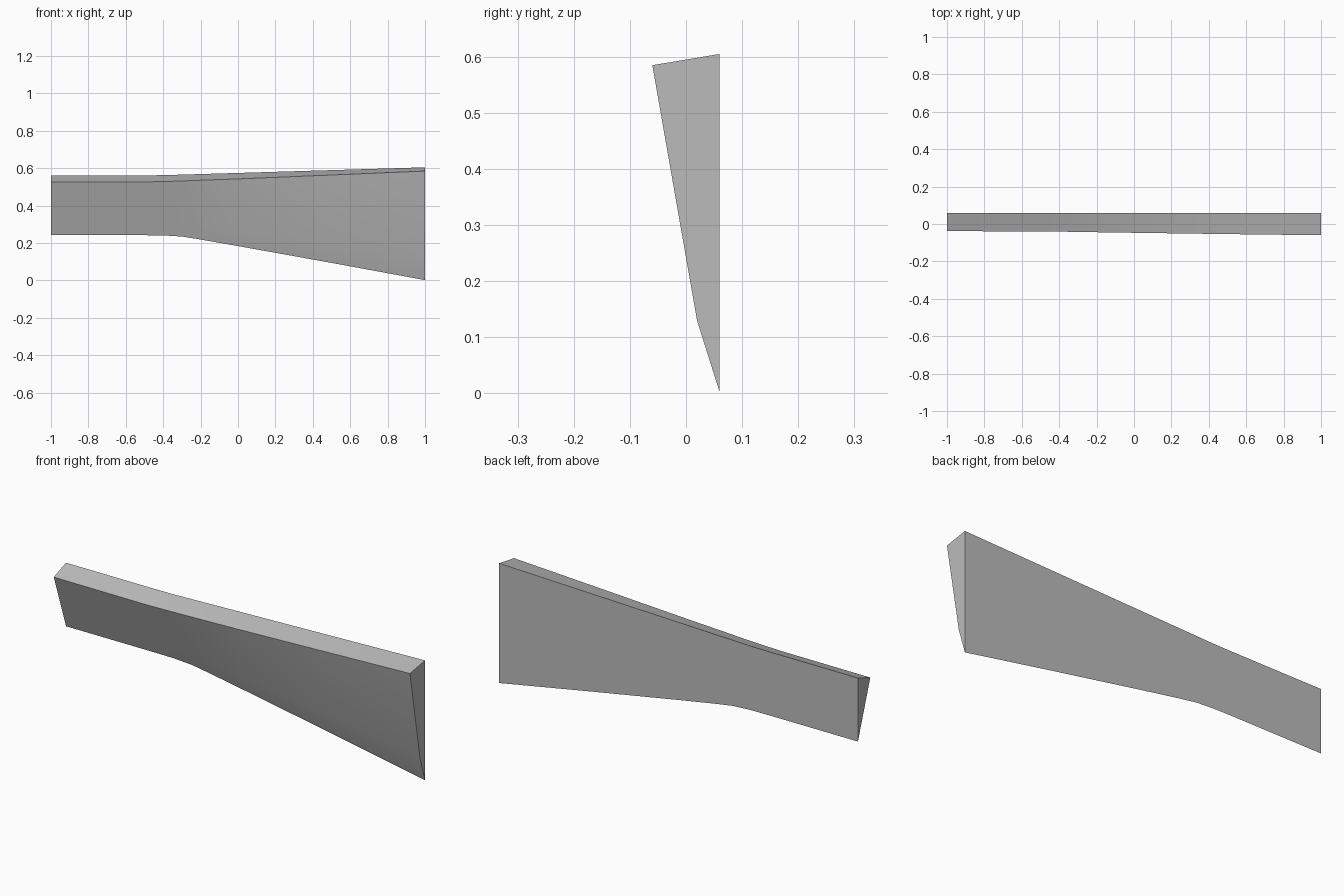
import bpy
import bmesh
import math

# Remove the default cube
cube = bpy.data.objects.get("Cube")
if cube:
    bpy.data.objects.remove(cube, do_unlink=True)

# Plain grey material
grey = bpy.data.materials.new("plain_grey")
grey.use_nodes = True
colour = (0.5, 0.5, 0.5, 1)
grey.diffuse_color = colour
grey.node_tree.nodes["Principled BSDF"].inputs["Base Color"].default_value = colour

# Stations along the panel: x, back top z, front top z, front top y, bottom z, knuckle bulge
STATIONS = [
    (-1.0, 0.562, 0.527, -0.038, 0.242, 0.0),
    (-0.5, 0.562, 0.527, -0.040, 0.242, 0.0),
    (-0.4, 0.563, 0.529, -0.041, 0.241, 0.0),
    (-0.3, 0.566, 0.532, -0.042, 0.235, 0.001),
    (-0.2, 0.569, 0.536, -0.044, 0.219, 0.002),
    (0.0, 0.575, 0.543, -0.047, 0.184, 0.004),
    (0.5, 0.590, 0.564, -0.054, 0.094, 0.009),
    (1.0, 0.605, 0.585, -0.060, 0.002, 0.014),
]
BACK = 0.06
KNUCKLE = 0.78


def section(bm, x, back_top, front_top, front_y, bottom, bulge):
    """Wedge cross-section with a slight knuckle low on its front."""
    knuckle_y = front_y + (BACK - front_y) * KNUCKLE - bulge
    knuckle_z = front_top + (bottom - front_top) * KNUCKLE
    profile = [(BACK, back_top), (front_y, front_top),
               (knuckle_y, knuckle_z), (BACK, bottom)]
    return [bm.verts.new((x, y, z)) for y, z in profile]


# Loft the sections and cap both ends
bm = bmesh.new()
rings = [section(bm, *s) for s in STATIONS]
for a, b in zip(rings, rings[1:]):
    for i in range(len(a)):
        j = (i + 1) % len(a)
        bm.faces.new((a[i], a[j], b[j], b[i]))
bm.faces.new(rings[0])
bm.faces.new(rings[-1])
bmesh.ops.recalc_face_normals(bm, faces=bm.faces)

mesh = bpy.data.meshes.new("tapered_panel")
bm.to_mesh(mesh)
bm.free()
mesh.materials.append(grey)
panel = bpy.data.objects.new("tapered_panel", mesh)
bpy.context.collection.objects.link(panel)

# Smooth the front, keep the rims sharp
bpy.ops.object.select_all(action="DESELECT")
panel.select_set(True)
bpy.context.view_layer.objects.active = panel
bpy.ops.object.shade_smooth_by_angle(angle=math.radians(30))
